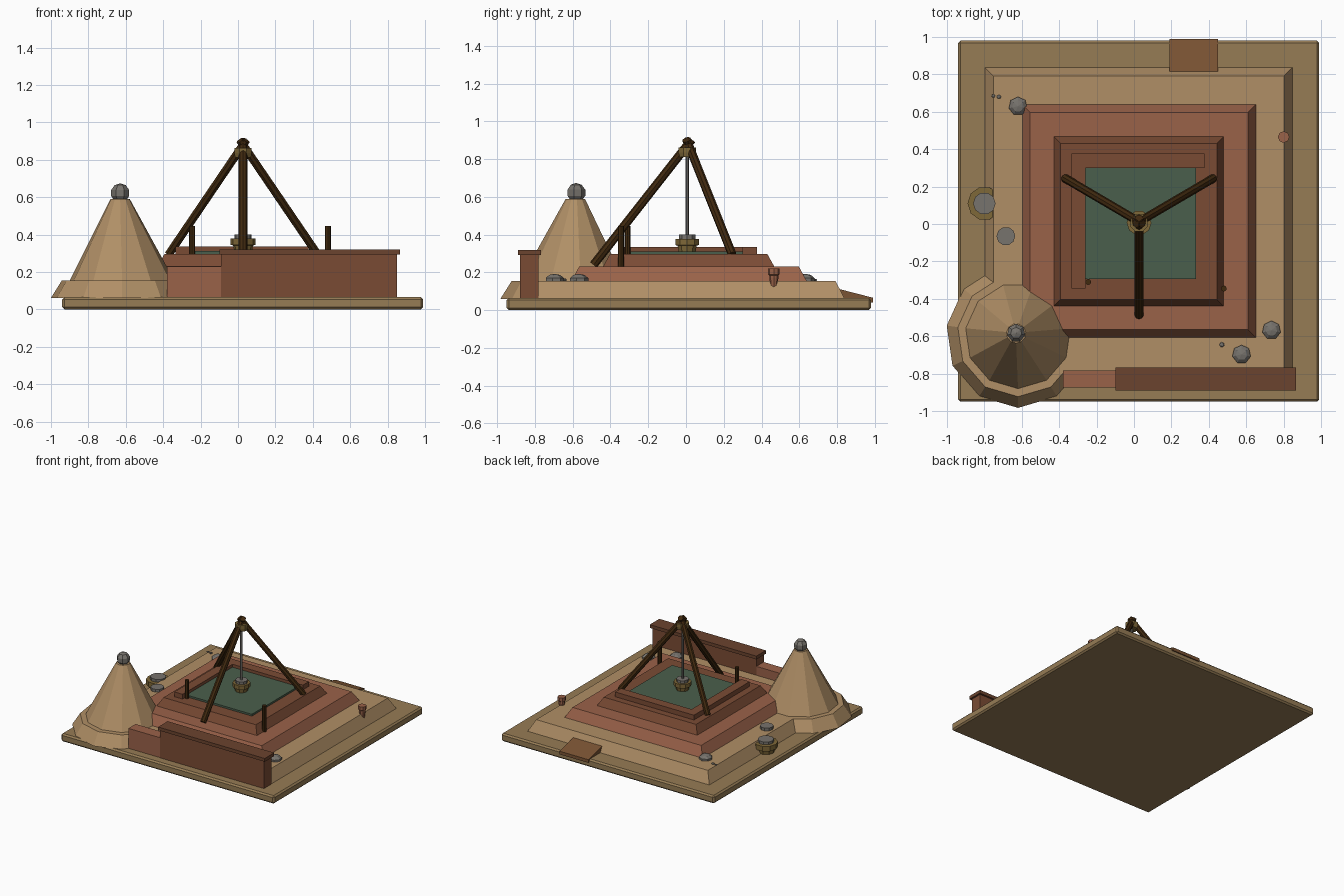
import bpy, bmesh, math
from mathutils import Vector, Matrix

if "Cube" in bpy.data.objects:
    bpy.data.objects.remove(bpy.data.objects["Cube"])


def mat(name, hexcol):
    m = bpy.data.materials.new(name)
    c = [int(hexcol[i:i + 2], 16) / 255 for i in (0, 2, 4)]
    m.diffuse_color = [((v + 0.055) / 1.055) ** 2.4 for v in c] + [1]
    m.use_nodes = True
    m.node_tree.nodes["Principled BSDF"].inputs["Base Color"].default_value = m.diffuse_color
    return m


SAND = mat("sand", "B08F66")
BASE = mat("dusty_ground", "967C55")
CLAY = mat("clay", "9A6249")
BRICK = mat("brick", "7A4B34")
CAP = mat("dark_brick", "6B432E")
WATER = mat("water", "4A5F4C")
WOOD = mat("wood", "40290F")
GOLD = mat("pale_wood", "7F6838")
STONE = mat("stone", "77736D")


def finish(name, bm, material):
    bmesh.ops.recalc_face_normals(bm, faces=bm.faces)
    me = bpy.data.meshes.new(name)
    bm.to_mesh(me)
    bm.free()
    me.materials.append(material)
    ob = bpy.data.objects.new(name, me)
    bpy.context.collection.objects.link(ob)
    return ob


def block(name, x0, x1, y0, y1, z0, z1, material, inset=0):
    """Box whose top can be inset to give sloping sides."""
    bm = bmesh.new()
    lo = [bm.verts.new(p) for p in ((x0, y0, z0), (x1, y0, z0), (x1, y1, z0), (x0, y1, z0))]
    i = inset
    hi = [bm.verts.new(p) for p in ((x0 + i, y0 + i, z1), (x1 - i, y0 + i, z1),
                                    (x1 - i, y1 - i, z1), (x0 + i, y1 - i, z1))]
    bm.faces.new(lo[::-1])
    bm.faces.new(hi)
    for k in range(4):
        n = (k + 1) % 4
        bm.faces.new((lo[k], lo[n], hi[n], hi[k]))
    return finish(name, bm, material)


def lathe(name, rings, sides, material, start=0.0):
    """Closed stack of polygon rings given as (x, y, z, radius)."""
    bm = bmesh.new()
    loops = [[bm.verts.new((x + r * math.cos(start + math.tau * k / sides),
                            y + r * math.sin(start + math.tau * k / sides), z))
              for k in range(sides)] for x, y, z, r in rings]
    bm.faces.new(loops[0])
    bm.faces.new(loops[-1])
    for a, b in zip(loops, loops[1:]):
        for k in range(sides):
            n = (k + 1) % sides
            bm.faces.new((a[k], a[n], b[n], b[k]))
    return finish(name, bm, material)


def rod(name, a, b, r, material, sides=8):
    a, b = Vector(a), Vector(b)
    bm = bmesh.new()
    bmesh.ops.create_cone(bm, cap_ends=True, segments=sides, radius1=r, radius2=r,
                          depth=(b - a).length)
    rot = (b - a).to_track_quat('Z', 'Y').to_matrix().to_4x4()
    bm.transform(Matrix.Translation((a + b) / 2) @ rot)
    return finish(name, bm, material)


def stone(name, x, y, z, r, squash=1.0):
    bm = bmesh.new()
    bmesh.ops.create_uvsphere(bm, u_segments=7, v_segments=5, radius=r)
    bm.transform(Matrix.Translation((x, y, z)) @ Matrix.Diagonal((1, 1, squash, 1)))
    return finish(name, bm, STONE)


# ground slab with bevelled edges
slab = block("ground_slab", -0.94, 0.99, -0.95, 0.98, 0, 0.065, BASE)
bev = slab.modifiers.new("edge", 'BEVEL')
bev.width = 0.012
bev.segments = 1

# stepped terraces
block("sand_terrace", -0.80, 0.85, -0.83, 0.84, 0.06, 0.155, SAND, 0.048)
block("clay_terrace", -0.60, 0.655, -0.61, 0.642, 0.15, 0.232, CLAY, 0.045)
block("brick_terrace", -0.43, 0.48, -0.44, 0.468, 0.23, 0.297, BRICK, 0.037)

# pool and its raised two-sided rim
block("pool_water", -0.262, 0.332, -0.295, 0.302, 0.28, 0.312, WATER)
block("rim_back", -0.335, 0.378, 0.30, 0.376, 0.29, 0.336, BRICK)
block("rim_left", -0.335, -0.26, -0.345, 0.30, 0.29, 0.336, BRICK)

# front wall: tall part with coping and a broken low part
block("front_wall", -0.09, 0.85, -0.878, -0.782, 0.06, 0.295, BRICK)
block("wall_coping", -0.10, 0.865, -0.89, -0.767, 0.293, 0.32, CAP)
block("front_wall_low", -0.38, -0.085, -0.875, -0.782, 0.06, 0.228, CLAY)

# cone mound on a faceted skirt, topped by a stone
cx, cy, turn = -0.62, -0.598, -math.pi / 2
lathe("mound_skirt", [(cx, cy, 0.06, 0.385), (cx, cy, 0.155, 0.325)], 11, SAND, turn)
lathe("mound_cone", [(cx, cy, 0.15, 0.285), (-0.63, -0.585, 0.59, 0.052)], 11, SAND, turn)
stone("mound_cap_stone", -0.63, -0.583, 0.622, 0.052)

# tripod, lashing collar, rope
ax, ay = 0.027, 0.012
for name, foot in (("front", (0.027, -0.49, 0.24)), ("right", (0.425, 0.245, 0.295)),
                   ("left", (-0.37, 0.245, 0.295))):
    f = Vector(foot)
    tip = Vector((ax, ay, 0.88))
    rod("tripod_leg_" + name, f, tip + (tip - f).normalized() * 0.03, 0.023, WOOD)
lathe("tripod_collar", [(ax, 0.006, 0.812, 0.046), (ax, 0.006, 0.835, 0.05),
                        (ax, 0.006, 0.862, 0.05)], 8, GOLD, math.pi / 8)
rod("rope", (ax, 0.006, 0.39), (ax, 0.006, 0.83), 0.009, STONE, 6)


# buckets with stone lids
def bucket(name, x, y, z, h, r, lid):
    lathe(name, [(x, y, z, r * 0.72), (x, y, z + h * 0.45, r * 0.8),
                 (x, y, z + h * 0.5, r), (x, y, z + h, r)], 10, GOLD)
    lathe(name + "_lid", [(x, y, z + h - 0.005, lid), (x, y, z + h + 0.022, lid)], 10, STONE)


bucket("hanging_bucket", ax, 0.006, 0.312, 0.066, 0.066, 0.046)
bucket("ground_bucket", -0.80, 0.11, 0.062, 0.082, 0.09, 0.06)
lathe("flat_stone", [(-0.685, -0.065, 0.15, 0.05), (-0.685, -0.065, 0.178, 0.05)], 10, STONE)

# upright posts
rod("post_left", (-0.245, -0.31, 0.28), (-0.245, -0.31, 0.445), 0.016, WOOD)
rod("post_right", (0.48, -0.345, 0.22), (0.48, -0.345, 0.445), 0.016, WOOD)

# narrow clay jar on the right slope
lathe("clay_jar", [(0.80, 0.465, z, r) for z, r in
                   ((0.09, 0.006), (0.12, 0.018), (0.17, 0.024), (0.185, 0.024),
                    (0.19, 0.031), (0.22, 0.031))], 8, CLAY)

# ramp plank at the back
bm = bmesh.new()
profile = ((0.815, 0.055), (0.99, 0.04), (0.99, 0.066), (0.815, 0.111))
ends = [[bm.verts.new((x, y, z)) for y, z in profile] for x in (0.19, 0.45)]
for e in ends:
    bm.faces.new(e)
for k in range(4):
    n = (k + 1) % 4
    bm.faces.new((ends[0][k], ends[0][n], ends[1][n], ends[1][k]))
finish("back_ramp", bm, mat("ramp_wood", "7A5333"))

# loose stones and pebbles
for i, (x, y, r) in enumerate(((-0.62, 0.63, 0.053), (0.735, -0.568, 0.053),
                               (0.575, -0.697, 0.053), (-0.722, 0.68, 0.012),
                               (-0.752, 0.685, 0.01), (0.47, -0.645, 0.014))):
    stone(f"loose_stone_{i + 1}", x, y, 0.16, r, 0.62)
